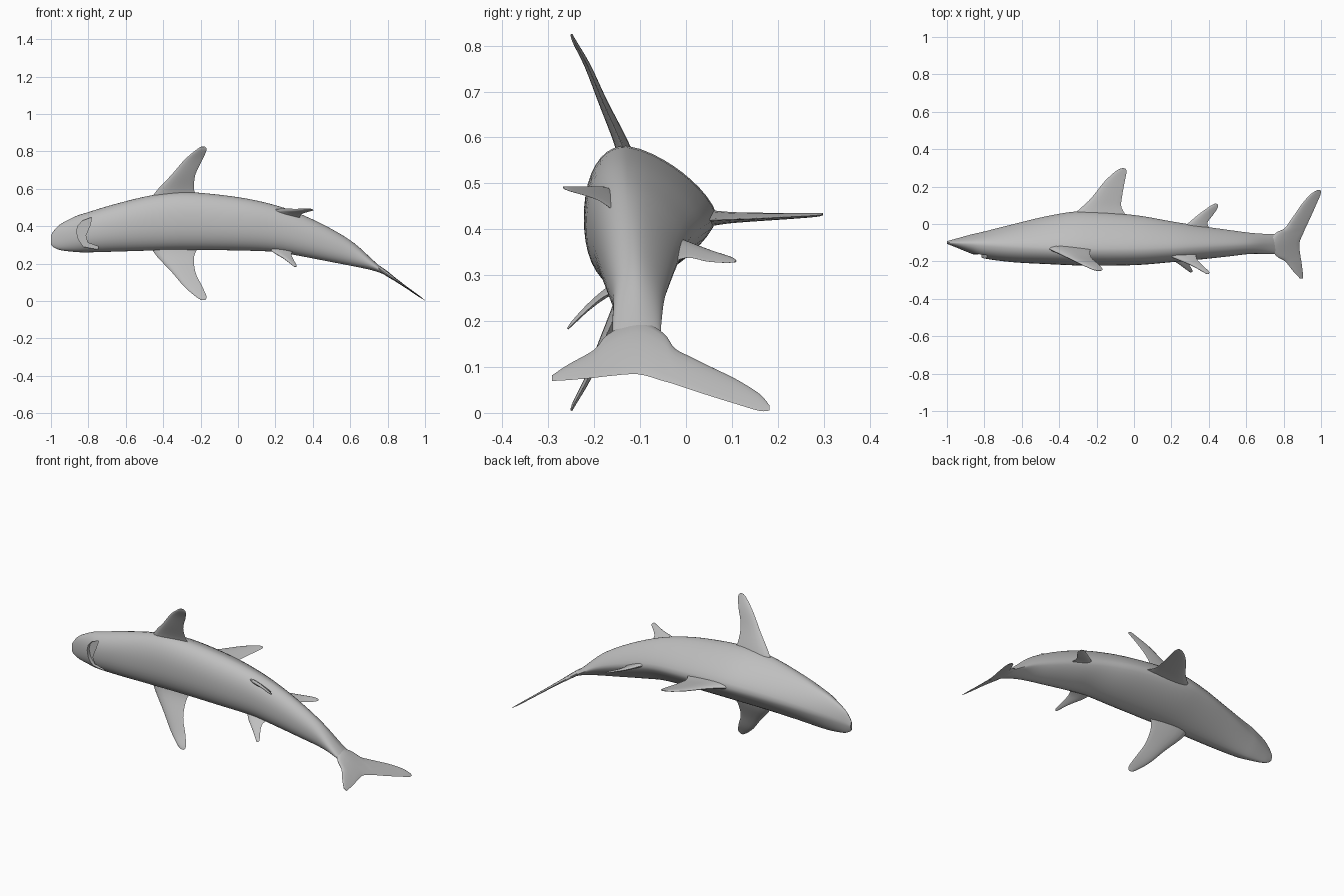
import bpy, bmesh, math
from mathutils import Vector

cube = bpy.data.objects.get("Cube")
if cube:
    bpy.data.objects.remove(cube, do_unlink=True)

GREY = (0.52, 0.52, 0.52, 1.0)
skin = bpy.data.materials.new("grey_skin")
skin.use_nodes = True
skin.diffuse_color = GREY
skin.node_tree.nodes["Principled BSDF"].inputs["Base Color"].default_value = GREY


def refine(rows, steps):
    """Catmull-Rom interpolation between rows of numbers."""
    out = []
    for i in range(len(rows) - 1):
        a, b, c, d = (rows[max(0, min(len(rows) - 1, i + k))] for k in (-1, 0, 1, 2))
        for s in range(steps):
            t = s / steps
            out.append([0.5 * (2 * q + (r - p) * t + (2 * p - 5 * q + 4 * r - u) * t * t
                               + (3 * q - p - 3 * r + u) * t ** 3)
                        for p, q, r, u in zip(a, b, c, d)])
    out.append(list(rows[-1]))
    return out


def loft(name, rings):
    """Skin a list of closed rings and cap both ends."""
    bm = bmesh.new()
    loops = [[bm.verts.new(p) for p in ring] for ring in rings]
    n = len(loops[0])
    for a, b in zip(loops, loops[1:]):
        for i in range(n):
            j = (i + 1) % n
            bm.faces.new((a[i], a[j], b[j], b[i]))
    bm.faces.new(loops[0])
    bm.faces.new(loops[-1])
    bmesh.ops.recalc_face_normals(bm, faces=bm.faces)
    mesh = bpy.data.meshes.new(name)
    bm.to_mesh(mesh)
    bm.free()
    mesh.materials.append(skin)
    obj = bpy.data.objects.new(name, mesh)
    bpy.context.collection.objects.link(obj)
    return obj


def fin(name, stations):
    """Loft a foil from (leading point, trailing point, thickness) stations."""
    rows = refine([list(a) + list(b) + [t] for a, b, t in stations], 4)
    span = Vector(rows[-1][:3]) + Vector(rows[-1][3:6]) - Vector(rows[0][:3]) - Vector(rows[0][3:6])
    rings = []
    for r in rows:
        lead, trail, thick = Vector(r[:3]), Vector(r[3:6]), r[6]
        normal = (trail - lead).cross(span).normalized()
        ring = []
        for k in range(16):
            a = 2 * math.pi * k / 16
            u = (1 - math.cos(a)) / 2
            # rounded front, thin rear
            ring.append(lead.lerp(trail, u) + normal * (thick / 2 * math.sin(a) * (1.25 - 0.9 * u)))
        rings.append(ring)
    return loft(name, rings)


# Body sections: x, upper z, lower z, dorsal y, widest y, belly y
SECTIONS = [
    (-1.00, .350, .300, -.092, -.100, -.106),
    (-.985, .375, .287, -.088, -.100, -.112),
    (-.95, .410, .272, -.078, -.100, -.126),
    (-.87, .452, .262, -.056, -.102, -.158),
    (-.80, .475, .260, -.040, -.106, -.184),
    (-.65, .520, .264, -.002, -.116, -.204),
    (-.45, .567, .270, .045, -.126, -.215),
    (-.27, .582, .273, .068, -.130, -.222),
    (.00, .555, .270, .048, -.130, -.220),
    (.20, .512, .262, .014, -.125, -.204),
    (.35, .458, .237, -.010, -.118, -.190),
    (.50, .385, .208, -.031, -.112, -.174),
    (.62, .310, .185, -.047, -.108, -.160),
    (.72, .220, .163, -.054, -.107, -.160),
    (.79, .158, .137, -.058, -.106, -.156),
    (.87, .098, .088, -.085, -.105, -.125),
]
SIDES = 40


def body_ring(s):
    x, top, low, dorsal, wide, belly = s
    mid, half = (top + low) / 2, (top - low) / 2
    ring = []
    for k in range(SIDES):
        a = 2 * math.pi * k / SIDES
        c, d = math.cos(a), math.sin(a)
        n = 1.45 if d > 0 else 2.2          # ridged back, full belly
        f = (abs(c) ** n + abs(d) ** n) ** (-1 / n)
        depth = (dorsal - wide) if d > 0 else (wide - belly)
        ring.append((x, wide + depth * d * f, mid + half * c * f))
    return ring


body = loft("body", [body_ring(s) for s in refine(SECTIONS, 4)])

# Crescent mouth cut into the underside of the head
MOUTH = [(-.783, .447), (-.83, .43), (-.857, .40), (-.863, .37), (-.853, .328),
         (-.826, .29), (-.75, .275), (-.745, .29), (-.805, .312), (-.815, .35), (-.79, .408)]
cutter = loft("mouth_cutter", [[(x, y, z) for x, z in MOUTH] for y in (-.30, -.142)])
cutter.hide_render = True
cut = body.modifiers.new("mouth", 'BOOLEAN')
cut.operation = 'DIFFERENCE'
cut.solver = 'EXACT'
cut.object = cutter
bpy.context.view_layer.objects.active = body
bpy.ops.object.modifier_apply(modifier=cut.name)
bpy.data.objects.remove(cutter, do_unlink=True)

# Pectoral fins, mirrored across the body's mid plane
PECTORAL = [  # leading x, trailing x, y, z, thickness
    (-.47, -.205, -.125, .535, .045),
    (-.435, -.234, -.142, .590, .034),
    (-.355, -.228, -.180, .675, .022),
    (-.286, -.190, -.214, .755, .015),
    (-.225, -.168, -.242, .807, .010),
    (-.197, -.176, -.250, .825, .005),
]
MID_Z = .415
for name, side in (("left_pectoral_fin", 1), ("right_pectoral_fin", -1)):
    fin(name, [((a, y, MID_Z + side * (z - MID_Z)), (b, y, MID_Z + side * (z - MID_Z)), t)
               for a, b, y, z, t in PECTORAL])

# Large dorsal fin
fin("dorsal_fin", [
    ((-.36, .02, .426), (-.02, .02, .418), .050),
    ((-.285, .085, .427), (-.066, .085, .421), .030),
    ((-.227, .140, .428), (-.064, .145, .423), .022),
    ((-.158, .227, .430), (-.050, .225, .427), .015),
    ((-.094, .285, .432), (-.040, .278, .430), .010),
    ((-.060, .299, .433), (-.045, .297, .432), .005),
])

# Small second dorsal fin
fin("second_dorsal_fin", [
    ((.23, -.05, .392), (.43, -.05, .318), .035),
    ((.285, .00, .372), (.392, .00, .338), .022),
    ((.350, .055, .352), (.420, .045, .330), .015),
    ((.414, .100, .338), (.447, .085, .327), .009),
    ((.437, .110, .331), (.448, .105, .328), .004),
])

# Pelvic fins follow the bend of the body
fin("upper_pelvic_fin", [
    ((.16, -.150, .475), (.33, -.150, .435), .030),
    ((.21, -.180, .490), (.335, -.185, .460), .020),
    ((.30, -.218, .491), (.360, -.215, .472), .014),
    ((.37, -.257, .492), (.400, -.253, .483), .009),
    ((.39, -.268, .492), (.400, -.266, .489), .004),
])
fin("lower_pelvic_fin", [
    ((.15, -.130, .295), (.31, -.130, .275), .030),
    ((.19, -.178, .260), (.285, -.178, .254), .020),
    ((.24, -.215, .230), (.295, -.215, .224), .014),
    ((.285, -.248, .196), (.312, -.246, .194), .009),
    ((.300, -.258, .183), (.312, -.257, .183), .004),
])

# Tail fin lies in a plane sloping down towards the rear
TAIL = [  # y, leading x, trailing x, thickness
    (-.292, .888, .905, .004), (-.255, .853, .902, .009), (-.200, .808, .895, .014),
    (-.170, .760, .890, .020), (-.105, .720, .884, .030), (-.050, .755, .905, .022),
    (-.025, .803, .915, .018), (.010, .830, .932, .015), (.060, .865, .955, .012),
    (.110, .900, .977, .010), (.160, .945, .998, .008), (.182, .982, .997, .004),
]


def tail_z(x):
    return .003 + (1 - x) * .70


fin("tail_fin", [((a, y, tail_z(a)), (b, y, tail_z(b)), t) for y, a, b, t in TAIL])

# Smooth shading with crisp mouth edges
bpy.ops.object.select_all(action='DESELECT')
for obj in bpy.context.collection.objects:
    if obj.type == 'MESH' and skin.name in obj.data.materials:
        obj.select_set(True)
        bpy.context.view_layer.objects.active = obj
bpy.ops.object.shade_smooth_by_angle(angle=math.radians(45))
